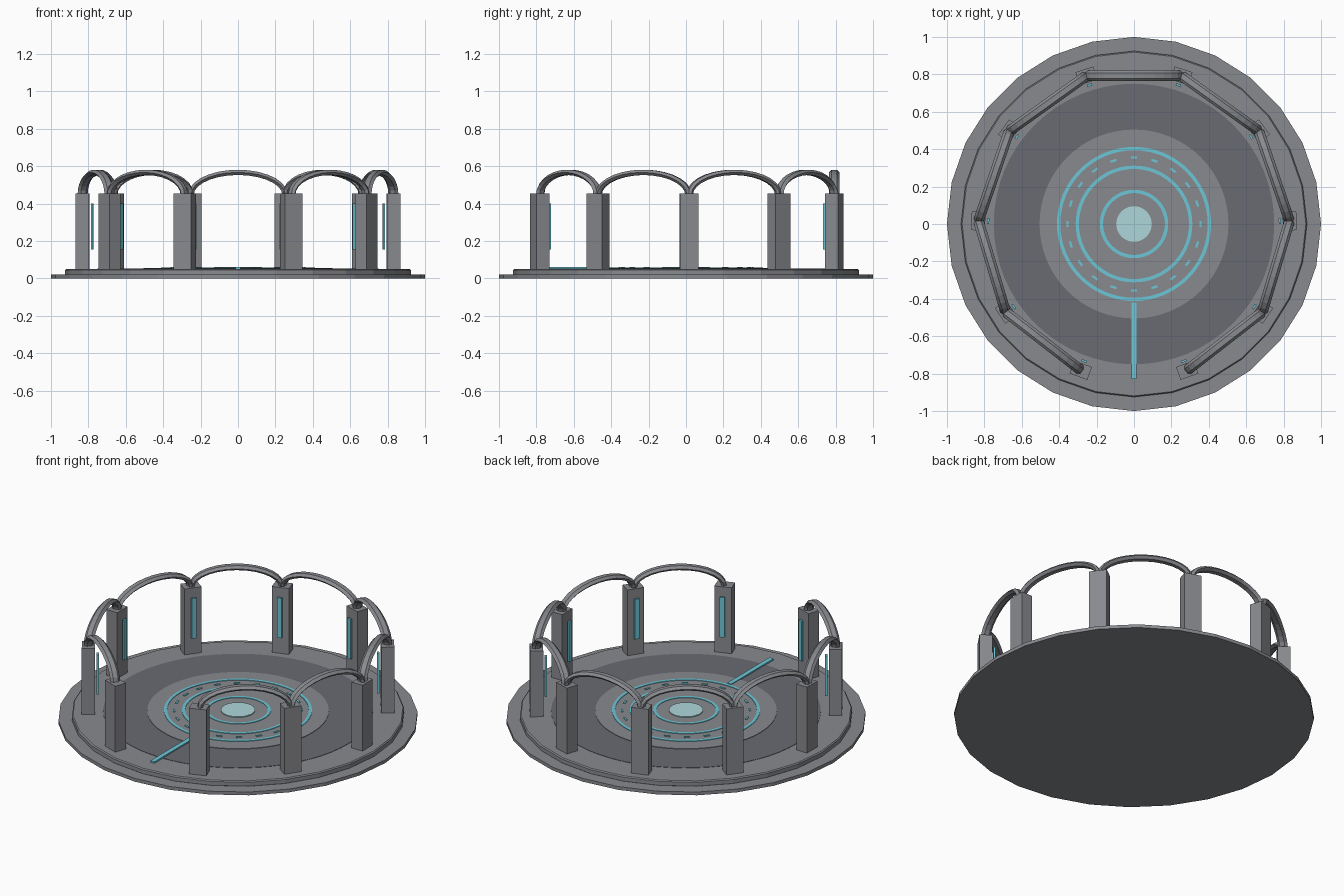
import bpy, bmesh
from math import sin, cos, pi, radians
from mathutils import Matrix, Vector

if "Cube" in bpy.data.objects:
    bpy.data.objects.remove(bpy.data.objects["Cube"])


def material(name, color):
    m = bpy.data.materials.new(name)
    m.diffuse_color = (*color, 1)
    m.use_nodes = True
    m.node_tree.nodes["Principled BSDF"].inputs["Base Color"].default_value = m.diffuse_color
    return m


STONE = material("stone", (0.25, 0.255, 0.275))
DARK = material("dark_stone", (0.14, 0.145, 0.17))
GLOW = material("glow", (0.15, 0.57, 0.68))
PALE = material("pale_glow", (0.43, 0.68, 0.71))


def finish(name, bm, mat):
    bmesh.ops.recalc_face_normals(bm, faces=bm.faces)
    me = bpy.data.meshes.new(name)
    bm.to_mesh(me)
    bm.free()
    me.materials.append(mat)
    ob = bpy.data.objects.new(name, me)
    bpy.context.collection.objects.link(ob)
    return ob


def disc(name, r, z0, z1, n, mat):
    bm = bmesh.new()
    bmesh.ops.create_cone(bm, cap_ends=True, segments=n, radius1=r, radius2=r,
                          depth=z1 - z0, matrix=Matrix.Translation((0, 0, (z0 + z1) / 2)))
    return finish(name, bm, mat)


def sweep(bm, sections, closed):
    """Skin a list of cross-section loops."""
    loops = [[bm.verts.new(p) for p in s] for s in sections]
    count = len(loops)
    for i in range(count if closed else count - 1):
        a, b = loops[i], loops[(i + 1) % count]
        for j in range(len(a)):
            k = (j + 1) % len(a)
            bm.faces.new((a[j], a[k], b[k], b[j]))
    if not closed:
        bm.faces.new(loops[0])
        bm.faces.new(loops[-1])


def ring(name, r0, r1, z0, z1, n, mat):
    bm = bmesh.new()
    prof = [(r0, z0), (r1, z0), (r1, z1), (r0, z1)]
    sweep(bm, [[(r * cos(2 * pi * i / n), r * sin(2 * pi * i / n), z) for r, z in prof]
               for i in range(n)], True)
    return finish(name, bm, mat)


def box(name, center, size, angle, mat):
    """Box placed in polar fashion: centre and size are radial, tangential, z."""
    bm = bmesh.new()
    m = (Matrix.Rotation(angle, 4, 'Z') @ Matrix.Translation(center)
         @ Matrix.Diagonal((*size, 1)))
    bmesh.ops.create_cube(bm, size=1, matrix=m)
    return finish(name, bm, mat)


# Stepped base, 28 sided
disc("base_step", 1.0, 0.0, 0.02, 28, STONE)
plate = disc("base_plate", 0.925, 0.015, 0.051, 28, STONE)
bev = plate.modifiers.new("edge", 'BEVEL')
bev.width = 0.006
bev.segments = 1
bev.limit_method = 'ANGLE'

# Floor inlays
ring("floor_dark_ring", 0.50, 0.75, 0.045, 0.053, 64, DARK)
disc("floor_inner_disc", 0.505, 0.045, 0.056, 64, STONE)
for label, r in (("outer", 0.403), ("middle", 0.303), ("inner", 0.174)):
    ring(f"glow_ring_{label}", r - 0.009, r + 0.009, 0.05, 0.059, 64, GLOW)
disc("glow_centre", 0.095, 0.05, 0.061, 48, PALE)
for i in range(20):
    box(f"glow_dash_{i}", (0.355, 0, 0.0555), (0.012, 0.034, 0.009), i * pi / 10, GLOW)
box("entry_strip", (0.625, 0, 0.055), (0.41, 0.028, 0.011), -pi / 2, GLOW)

# Posts with inner light strips, leaving a wider entrance at the front
R = 0.832
angles = [radians(-70 + i * 320 / 9) for i in range(10)]
for i, a in enumerate(angles):
    box(f"post_{i}", (R, 0, 0.2525), (0.073, 0.10, 0.405), a, STONE)
    box(f"post_light_{i}", (0.78, 0, 0.277), (0.012, 0.028, 0.245), a, GLOW)

# Arches between neighbouring posts
SECTION = [(0.028, 0), (0.014, 0.014), (-0.014, 0.014),
           (-0.028, 0), (-0.014, -0.014), (0.014, -0.014)]
STEPS = 14
for i in range(9):
    p = Vector((R * cos(angles[i]), R * sin(angles[i]), 0))
    q = Vector((R * cos(angles[i + 1]), R * sin(angles[i + 1]), 0))
    mid, half = (p + q) / 2, (q - p) / 2
    along, out = half.normalized(), mid.normalized()
    span, rise = half.length - 0.004, 0.118
    sections = []
    for s in range(STEPS + 1):
        t = pi * s / STEPS
        c = mid - along * (span * cos(t)) + Vector((0, 0, 0.449 + rise * sin(t)))
        nrm = (-along * (rise * cos(t)) + Vector((0, 0, span * sin(t)))).normalized()
        sections.append([c + out * u + nrm * v for u, v in SECTION])
    bm = bmesh.new()
    sweep(bm, sections, False)
    finish(f"arch_{i}", bm, STONE)
